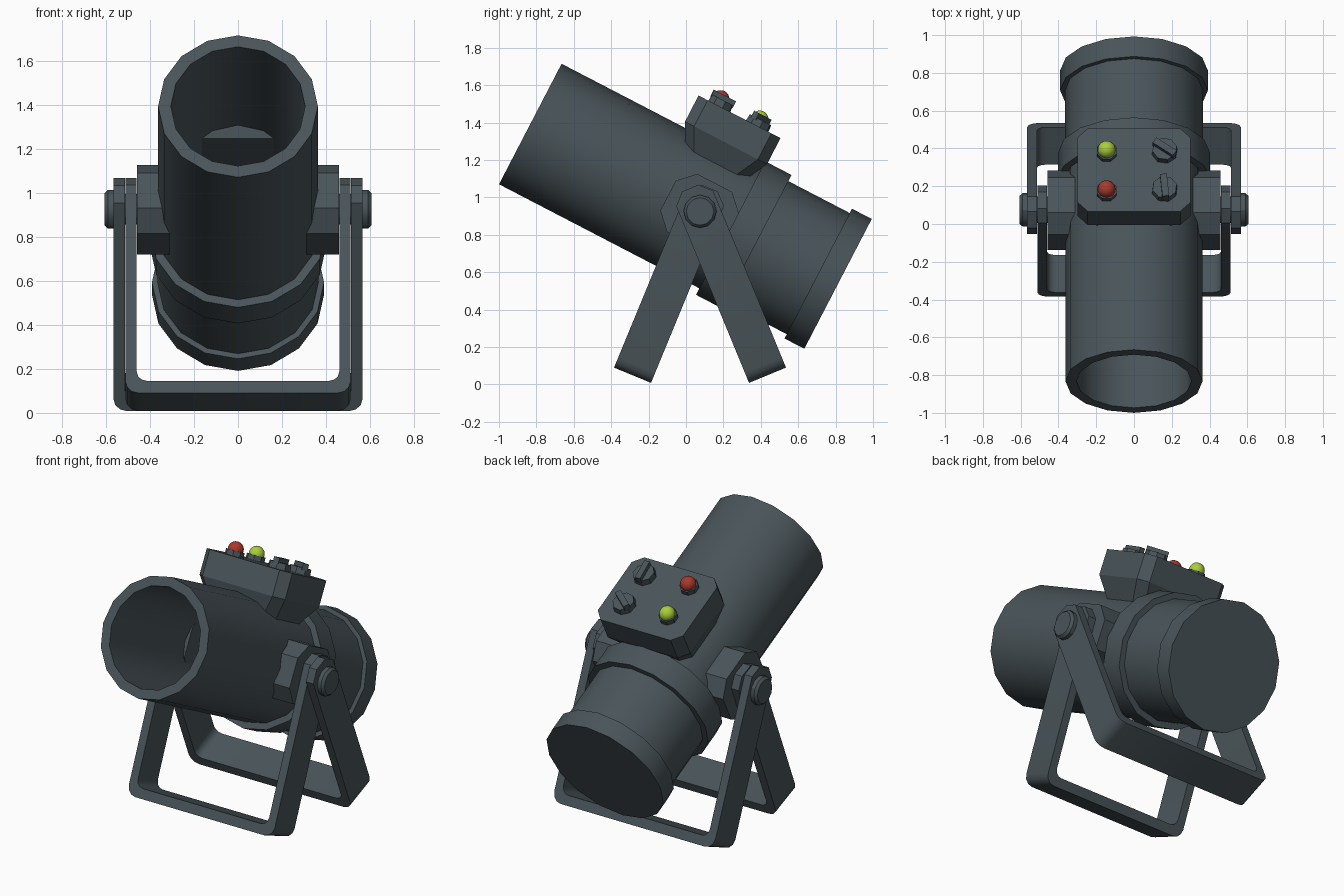
import bpy, bmesh, math
from mathutils import Matrix, Vector

if "Cube" in bpy.data.objects:
    bpy.data.objects.remove(bpy.data.objects["Cube"])


def material(name, rgb):
    m = bpy.data.materials.new(name)
    m.diffuse_color = (*rgb, 1)
    m.use_nodes = True
    m.node_tree.nodes["Principled BSDF"].inputs["Base Color"].default_value = m.diffuse_color
    return m


SLATE = material("slate_grey", (0.067, 0.089, 0.100))
RED = material("lamp_red", (0.40, 0.042, 0.025))
GREEN = material("lamp_green", (0.40, 0.62, 0.045))

# Tilted barrel frame: local x across, y along the barrel, z out of its top
TILT = math.radians(27.45)
BARREL = Matrix.Translation((0, -0.8325, 1.3925)) @ Matrix.Rotation(-TILT, 4, 'X')
PIVOT = Vector((0, 0.075, 0.925))
PIVOT_T = 1.02


def finish(bm, name, mat, matrix, angle=30):
    bmesh.ops.remove_doubles(bm, verts=bm.verts, dist=1e-5)
    bmesh.ops.recalc_face_normals(bm, faces=bm.faces)
    me = bpy.data.meshes.new(name)
    bm.to_mesh(me)
    bm.free()
    me.transform(matrix)
    me.materials.append(mat)
    ob = bpy.data.objects.new(name, me)
    bpy.context.collection.objects.link(ob)
    bpy.ops.object.select_all(action='DESELECT')
    ob.select_set(True)
    bpy.context.view_layer.objects.active = ob
    bpy.ops.object.shade_smooth_by_angle(angle=math.radians(angle))
    return ob


def loft(name, rings, mat=SLATE, matrix=BARREL, angle=30):
    """Skin a list of equal-length point rings and cap both ends."""
    bm = bmesh.new()
    rows = [[bm.verts.new(p) for p in r] for r in rings]
    n = len(rows[0])
    for a, b in zip(rows, rows[1:]):
        for i in range(n):
            j = (i + 1) % n
            bm.faces.new((a[i], a[j], b[j], b[i]))
    bm.faces.new(rows[0])
    bm.faces.new(rows[-1])
    return finish(bm, name, mat, matrix, angle)


def circle(axis, pos, r, n, c=(0, 0), phase=0.0):
    pts = []
    for i in range(n):
        a = 2 * math.pi * i / n + phase
        u, v = c[0] + r * math.sin(a), c[1] + r * math.cos(a)
        pts.append({'x': (pos, u, v), 'y': (u, pos, v), 'z': (u, v, pos)}[axis])
    return pts


def octagon(a, b, c):
    """Rectangle of half sizes a, b with corners cut by c."""
    return [(a, b - c), (a - c, b), (c - a, b), (-a, b - c),
            (-a, c - b), (c - a, -b), (a - c, -b), (a, c - b)]


# Barrel: hollow front, collar and rear cap turned as one profile
profile = [(1.30, 0.305), (0, 0.305), (0, 0.363), (1.207, 0.363), (1.207, 0.402),
           (1.365, 0.402), (1.365, 0.365), (1.735, 0.365), (1.735, 0.391), (1.854, 0.391)]
loft("barrel", [circle('y', t, r, 16) for t, r in profile])

# Control box with cut corners and tapered underside
rings = []
for z, inset in [(0.55, 0), (0.393, 0), (0.25, 0.072)]:
    rings.append([(x, 0.975 + y, z) for x, y in octagon(0.30 - inset, 0.247 - inset, 0.055)])
loft("control_box", rings, angle=20)

# Indicator lamps and their bezels
for label, mat, t in (("red", RED, 0.841), ("green", GREEN, 1.077)):
    c = (-0.145, t)
    loft(label + "_lamp_bezel", [circle('z', 0.54, 0.056, 8, c, math.pi / 8),
                                 circle('z', 0.58, 0.056, 8, c, math.pi / 8)])
    bm = bmesh.new()
    bmesh.ops.create_uvsphere(bm, u_segments=16, v_segments=10, radius=0.047)
    finish(bm, label + "_lamp", mat, BARREL @ Matrix.Translation((*c, 0.588)))

# Selector knobs with raised grips
for label, t, turn in (("front", 0.853, 0.1), ("rear", 1.082, 0.95)):
    c = (0.162, t)
    loft(label + "_knob", [circle('z', 0.54, 0.07, 8, c, math.pi / 8 + turn),
                           circle('z', 0.588, 0.066, 8, c, math.pi / 8 + turn)])
    bm = bmesh.new()
    bmesh.ops.create_cube(bm, size=1)
    finish(bm, label + "_knob_grip", SLATE,
           BARREL @ Matrix.Translation((*c, 0.595)) @ Matrix.Rotation(turn, 4, 'Z')
           @ Matrix.Diagonal((0.036, 0.132, 0.04, 1)))

# Side mounting blocks, axles and bolt heads
for side, s in (("right", 1), ("left", -1)):
    block = octagon(0.19, 0.175, 0.085)
    loft(side + "_mount_block", [[(s * x, PIVOT_T + y, z) for y, z in block]
                                 for x in (0.28, 0.458)], angle=20)
    at = Matrix.Translation(PIVOT)
    loft(side + "_axle", [circle('x', s * x, 0.07, 12) for x in (0.44, 0.57)], matrix=at)
    loft(side + "_bolt_head", [circle('x', s * x, r, 12) for x, r in
                               ((0.56, 0.088), (0.59, 0.088), (0.606, 0.074))], matrix=at)


# U-shaped stand brackets swinging from the axle
def bracket(name, half, swing):
    th, top, bottom, hw = 0.052, 0.135, -0.947, 0.107

    def arm(x, z, r):
        pts = [(x, top)]
        for i in range(4):
            a = math.radians(30 * i)
            pts.append((x - r + r * math.cos(a), z + r - r * math.sin(a)))
        return pts
    outer = arm(half, bottom, 0.06)
    inner = arm(half - th, bottom + 0.06, 0.045)
    half_line = outer + [(-x, z) for x, z in reversed(outer)]
    u = half_line + [(-x, z) for x, z in inner] + list(reversed(inner))
    bm = bmesh.new()
    face = bm.faces.new([bm.verts.new((x, -hw, z)) for x, z in u])
    res = bmesh.ops.extrude_face_region(bm, geom=[face])
    moved = [v for v in res["geom"] if isinstance(v, bmesh.types.BMVert)]
    bmesh.ops.translate(bm, verts=moved, vec=(0, 2 * hw, 0))
    # cut the corners at the top of each arm
    tips = [e for e in bm.edges if all(v.co.z > top - 1e-4 for v in e.verts)
            and abs(e.verts[0].co.y - e.verts[1].co.y) < 1e-4]
    bmesh.ops.bevel(bm, geom=tips, offset=0.06, segments=1, affect='EDGES')
    finish(bm, name, SLATE, Matrix.Translation(PIVOT) @ Matrix.Rotation(swing, 4, 'X'), 35)


bracket("rear_stand_bracket", 0.566, math.radians(22.4))
bracket("front_stand_bracket", 0.512, math.radians(-22.4))
